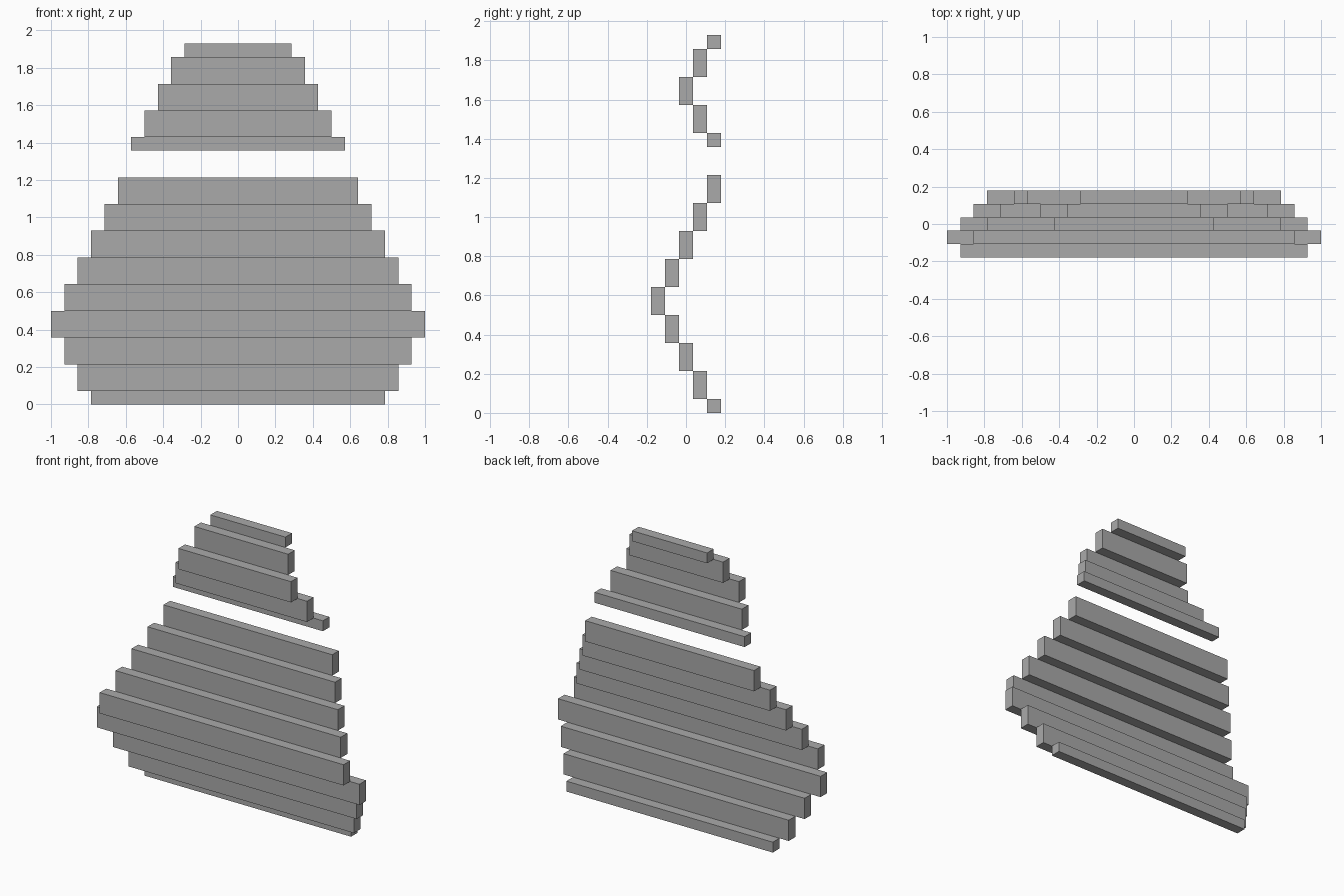
import bpy

cube = bpy.data.objects.get("Cube")
if cube:
    bpy.data.objects.remove(cube, do_unlink=True)

UNIT = 1 / 14  # one block step

grey = bpy.data.materials.new("plain grey")
grey.use_nodes = True
colour = (0.4, 0.4, 0.4, 1)
grey.diffuse_color = colour
grey.node_tree.nodes["Principled BSDF"].inputs["Base Color"].default_value = colour


def slat(name, half_width, y, bottom, height):
    """Add one horizontal slat, measured in block steps."""
    bpy.ops.mesh.primitive_cube_add(
        size=1, location=(0, y * UNIT, (bottom + height / 2) * UNIT))
    obj = bpy.context.object
    obj.name = name
    obj.scale = (2 * half_width * UNIT, UNIT, height * UNIT)
    bpy.ops.object.transform_apply(location=False, rotation=False, scale=True)
    obj.data.materials.append(grey)


# Lower sail: widest at the fourth slat, bulging forward at the fifth
bottom = 0
for i in range(9):
    height = 1 if i == 0 else 2
    slat(f"lower_sail_slat_{i + 1}", 14 - abs(i - 3), abs(i - 4) - 2, bottom, height)
    bottom += height

# Upper sail: narrows upward, bulging forward at its middle slat
bottom += 2
for i in range(5):
    height = 1 if i in (0, 4) else 2
    slat(f"upper_sail_slat_{i + 1}", 8 - i, abs(i - 2), bottom, height)
    bottom += height
